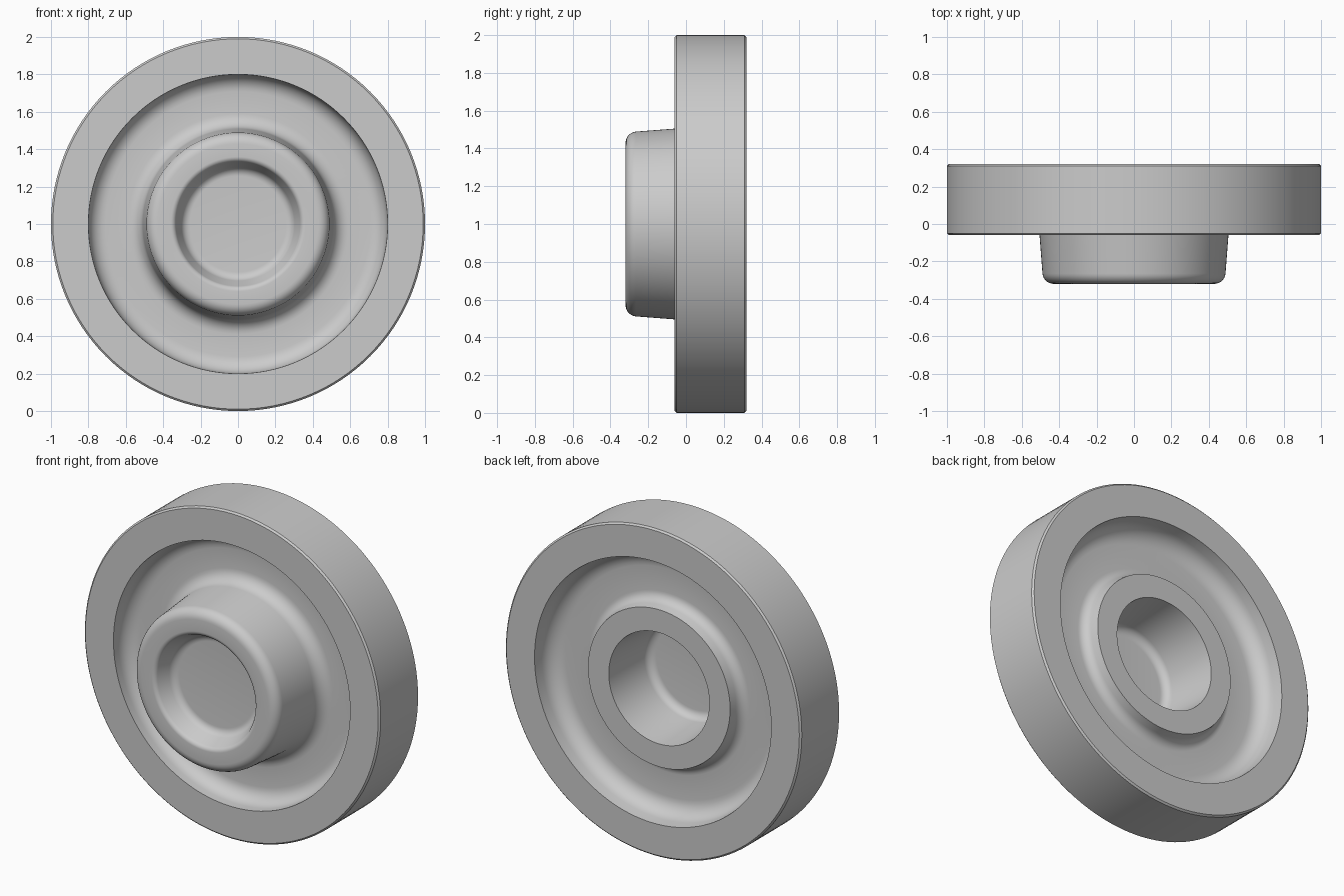
import bpy, bmesh, math
from mathutils import Vector, Matrix

cube = bpy.data.objects.get("Cube")
if cube:
    bpy.data.objects.remove(cube, do_unlink=True)

grey = bpy.data.materials.new("plain grey")
grey.use_nodes = True
colour = (0.6, 0.6, 0.6, 1)
grey.diffuse_color = colour
grey.node_tree.nodes["Principled BSDF"].inputs["Base Color"].default_value = colour


def rounded(corners, steps=7):
    """Turn (radius, y, fillet) corners into a profile with rounded corners."""
    points = []
    for i, (r, y, fillet) in enumerate(corners):
        p = Vector((r, y))
        if not fillet:
            points.append(p)
            continue
        a = (Vector(corners[i - 1][:2]) - p).normalized()
        b = (Vector(corners[i + 1][:2]) - p).normalized()
        half = a.angle(b) / 2
        centre = p + (a + b).normalized() * fillet / math.sin(half)
        start = p + a * fillet / math.tan(half) - centre
        end = p + b * fillet / math.tan(half) - centre
        sweep = start.angle_signed(end)
        for k in range(steps + 1):
            points.append(centre + Matrix.Rotation(-sweep * k / steps, 2) @ start)
    return points


def lathe(name, corners, segments=128):
    """Spin a profile around the wheel axle."""
    bm = bmesh.new()
    verts = [bm.verts.new((p.x, p.y, 0)) for p in rounded(corners)]
    edges = [bm.edges.new(pair) for pair in zip(verts, verts[1:])]
    bmesh.ops.spin(bm, geom=verts + edges, cent=(0, 0, 0), axis=(0, 1, 0),
                   angle=math.tau, steps=segments)
    bmesh.ops.remove_doubles(bm, verts=bm.verts, dist=0.0005)
    bmesh.ops.recalc_face_normals(bm, faces=bm.faces)
    mesh = bpy.data.meshes.new(name)
    bm.to_mesh(mesh)
    bm.free()
    mesh.materials.append(grey)
    obj = bpy.data.objects.new(name, mesh)
    bpy.context.collection.objects.link(obj)
    obj.location.z = 1
    bpy.context.view_layer.objects.active = obj
    obj.select_set(True)
    bpy.ops.object.shade_smooth_by_angle(angle=math.radians(35))
    return obj


lathe("wheel", [
    # front hub: blind recess and rounded lip
    (0, -0.20, 0),
    (0.29, -0.20, 0.05),
    (0.34, -0.32, 0.03),
    (0.485, -0.32, 0.06),
    # front dish and rim
    (0.515, 0.07, 0.08),
    (0.795, 0.07, 0.09),
    (0.80, -0.06, 0),
    (0.99, -0.06, 0),
    (1.0, -0.05, 0),
    (1.0, 0.31, 0),
    (0.99, 0.32, 0),
    # back dish
    (0.80, 0.32, 0),
    (0.785, 0.17, 0.1),
    (0.50, 0.17, 0.06),
    (0.48, 0.26, 0),
    # back hub: blind bore
    (0.34, 0.26, 0),
    (0.31, -0.09, 0.05),
    (0, -0.09, 0),
])
